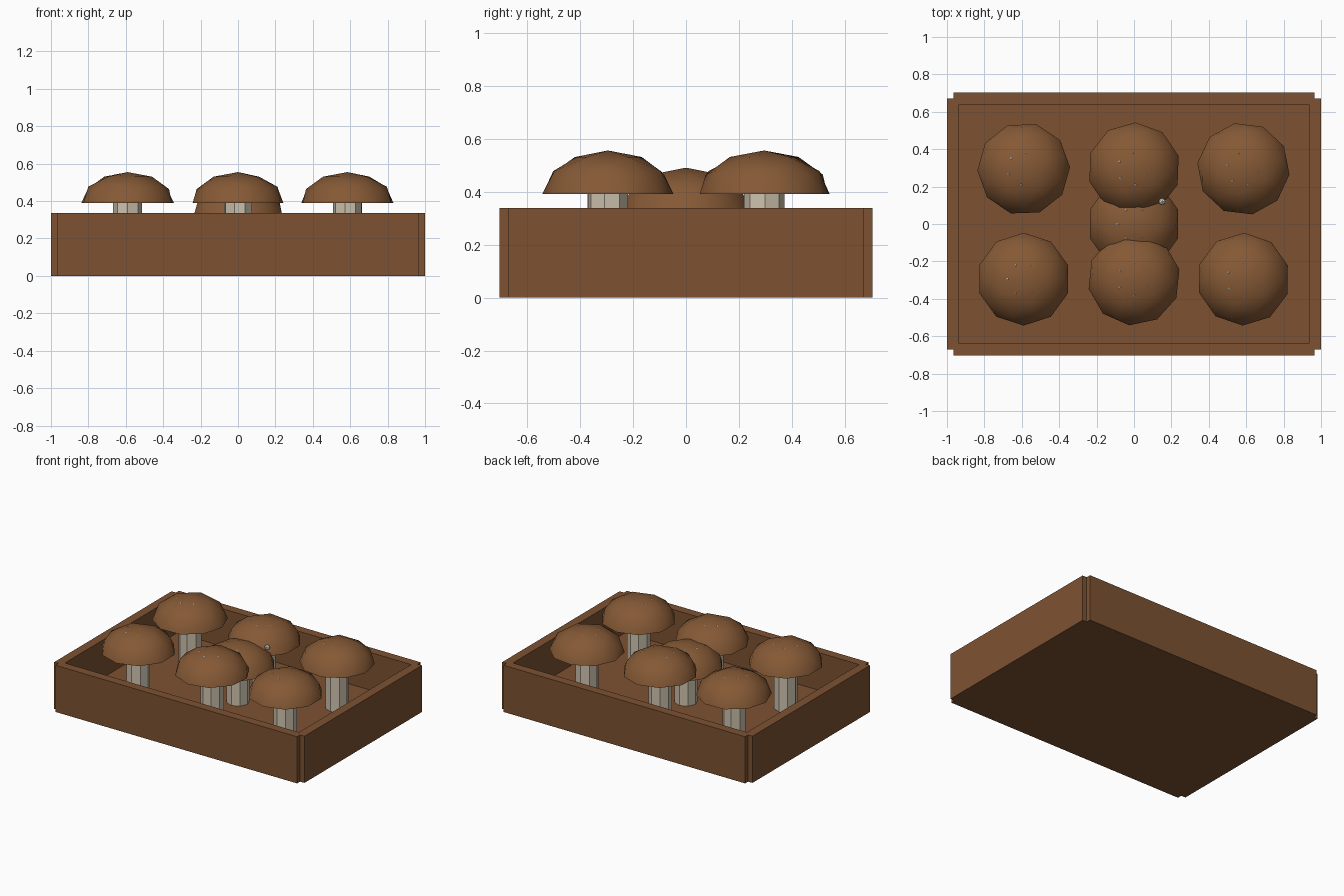
import bpy, bmesh, math
from mathutils import Matrix

if "Cube" in bpy.data.objects:
    bpy.data.objects.remove(bpy.data.objects["Cube"])


def material(name, rgb):
    m = bpy.data.materials.new(name)
    m.diffuse_color = (*rgb, 1)
    m.use_nodes = True
    m.node_tree.nodes["Principled BSDF"].inputs["Base Color"].default_value = m.diffuse_color
    return m


WOOD = material("crate brown", (0.205, 0.085, 0.031))
CAP = material("cap brown", (0.235, 0.100, 0.036))
STEM = material("stem cream", (0.62, 0.55, 0.43))
SPOT = material("spot white", (0.80, 0.78, 0.72))


def finish(name, bm, mat, smooth=None):
    bmesh.ops.recalc_face_normals(bm, faces=bm.faces)
    me = bpy.data.meshes.new(name)
    bm.to_mesh(me)
    bm.free()
    me.materials.append(mat)
    ob = bpy.data.objects.new(name, me)
    bpy.context.collection.objects.link(ob)
    if smooth:
        bpy.ops.object.select_all(action='DESELECT')
        ob.select_set(True)
        bpy.context.view_layer.objects.active = ob
        bpy.ops.object.shade_smooth_by_angle(angle=math.radians(smooth))
    return ob


def box(name, x0, x1, y0, y1, z0, z1, mat):
    bm = bmesh.new()
    place = Matrix.Translation(((x0 + x1) / 2, (y0 + y1) / 2, (z0 + z1) / 2))
    size = Matrix.Diagonal((x1 - x0, y1 - y0, z1 - z0, 1))
    bmesh.ops.create_cube(bm, size=1, matrix=place @ size)
    return finish(name, bm, mat)


# Crate: floor, long boards front and back, short boards left and right
H, FLOOR = 0.337, 0.065
box("crate_floor", -0.935, 0.935, -0.64, 0.64, 0, FLOOR, WOOD)
box("crate_front", -0.965, 0.965, -0.704, -0.64, 0, H, WOOD)
box("crate_back", -0.965, 0.965, 0.64, 0.704, 0, H, WOOD)
box("crate_left", -1, -0.935, -0.67, 0.67, 0, H, WOOD)
box("crate_right", 0.935, 1, -0.67, 0.67, 0, H, WOOD)


def mushroom(x, y, base, turn):
    spin = Matrix.Translation((x, y, base)) @ Matrix.Rotation(math.radians(turn), 4, 'Z')
    # Cap: upper half of a squashed low-poly sphere, closed underneath
    bm = bmesh.new()
    bmesh.ops.create_icosphere(bm, subdivisions=2, radius=1)
    cut = bmesh.ops.bisect_plane(bm, geom=bm.verts[:] + bm.edges[:] + bm.faces[:],
                                 plane_co=(0, 0, 0), plane_no=(0, 0, -1),
                                 dist=1e-4, clear_outer=True)
    rim = [e for e in bm.edges if e.is_boundary]
    bmesh.ops.contextual_create(bm, geom=rim)
    bm.transform(spin @ Matrix.Diagonal((0.248, 0.248, 0.165, 1)))
    finish("mushroom_cap", bm, CAP, 40)
    # Stem: eight-sided post from the crate floor into the cap
    bm = bmesh.new()
    top = base + 0.04
    bmesh.ops.create_cone(bm, cap_ends=True, segments=8, radius1=0.077, radius2=0.077,
                          depth=top - FLOOR)
    bm.transform(Matrix.Translation((0, 0, (top + FLOOR) / 2 - base)))
    bm.transform(spin)
    finish("mushroom_stem", bm, STEM)
    # Spots: ring of six tiny beads barely breaking the cap surface
    bm = bmesh.new()
    for i in range(6):
        a = math.radians(60 * i)
        at = Matrix.Translation((0.085 * math.cos(a), 0.085 * math.sin(a), 0.129))
        bmesh.ops.create_icosphere(bm, subdivisions=1, radius=0.02, matrix=at)
    bm.transform(spin)
    finish("cap_spots", bm, SPOT)


# Two rows of three, plus a shorter one in the middle
for x, y, base, turn in ((-0.59, 0.295, 0.39, 20), (0, 0.295, 0.39, 34),
                         (0.585, 0.295, 0.39, 47), (-0.59, -0.295, 0.39, 0),
                         (0, -0.295, 0.39, 30), (0.585, -0.295, 0.39, 35),
                         (0, 0, 0.325, 0)):
    mushroom(x, y, base, turn)

# Loose bead beside the middle cap
bm = bmesh.new()
bmesh.ops.create_icosphere(bm, subdivisions=1, radius=0.02,
                           matrix=Matrix.Translation((0.15, 0.12, 0.45)))
finish("loose_spot", bm, SPOT)
